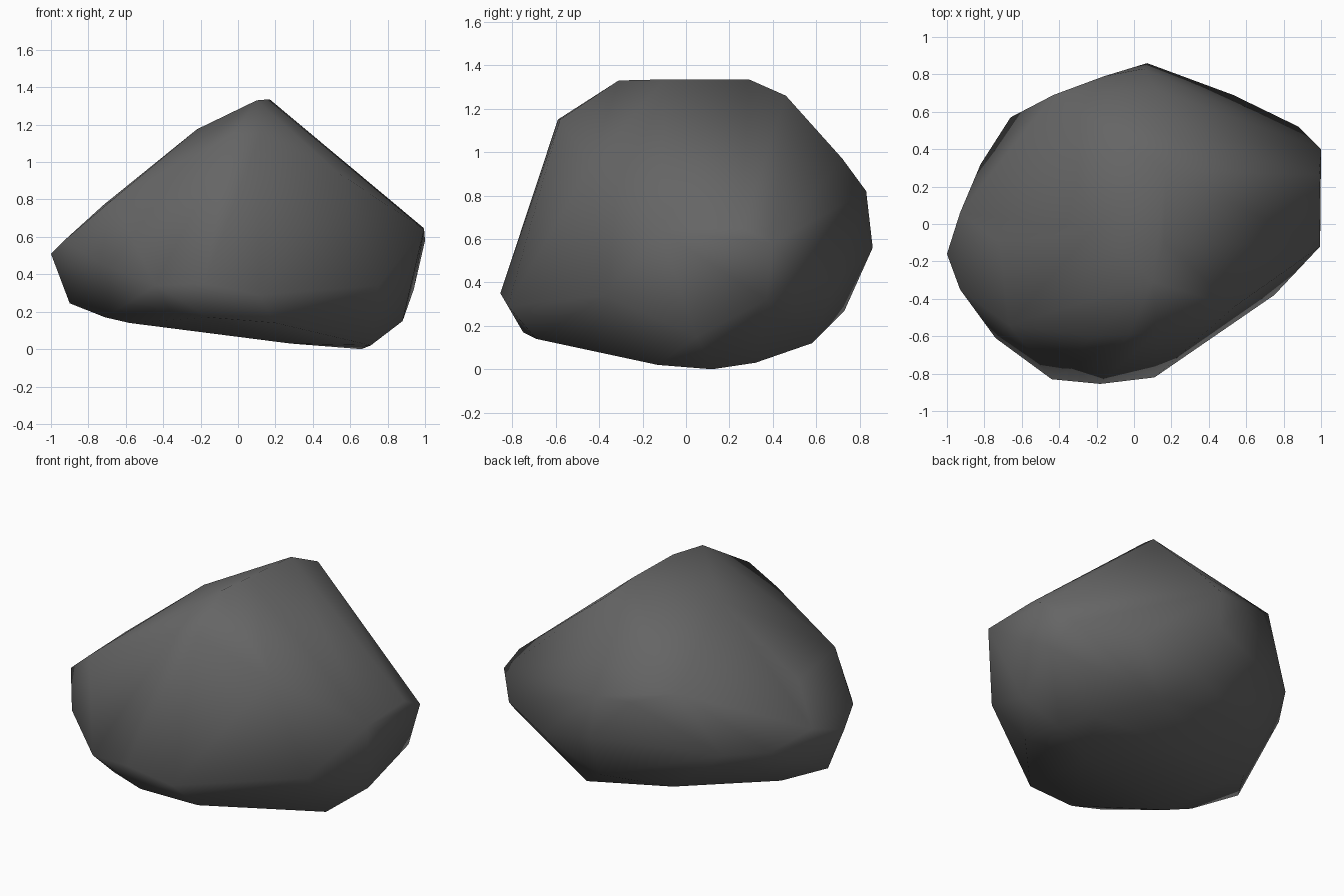
import bpy, bmesh

# Corner points of the boulder, grouped by region; the hull makes the facets
crest = [(0.17, 0.29, 1.335), (0.16, -0.10, 1.335), (0.10, -0.31, 1.33), (0.24, 0.46, 1.26),
         (-0.03, -0.59, 1.15), (0.12, -0.58, 1.15), (-0.22, -0.03, 1.175)]
front = [(-0.22, -0.60, 1.04), (0.54, -0.44, 0.94), (-0.67, -0.54, 0.80), (-0.18, -0.855, 0.35),
         (-0.44, -0.83, 0.34), (0.11, -0.82, 0.29), (0.75, -0.38, 0.34),
         (-0.16, -0.75, 0.17), (-0.37, -0.72, 0.21), (-0.74, -0.61, 0.46)]
left = [(-1.0, -0.16, 0.51), (-0.93, 0.06, 0.58), (-0.93, -0.35, 0.58), (-0.82, 0.32, 0.50),
        (-0.66, 0.57, 0.53), (-0.90, -0.14, 0.245), (-0.72, -0.10, 0.77)]
back = [(-0.43, 0.69, 0.91), (-0.16, 0.79, 0.82), (0.07, 0.86, 0.56), (0.05, 0.83, 0.82),
        (0.12, 0.72, 0.97), (0.53, 0.69, 0.40), (0.10, 0.73, 0.27), (0.88, 0.52, 0.44)]
right = [(1.0, 0.40, 0.58), (0.99, 0.26, 0.65), (0.995, -0.12, 0.64), (0.94, 0.37, 0.32),
         (0.88, 0.05, 0.15)]
base = [(0.66, 0.12, 0.0), (0.71, -0.13, 0.02), (0.28, -0.10, 0.03), (0.55, 0.32, 0.03),
        (0.29, 0.58, 0.12), (-0.58, -0.39, 0.14), (0.45, -0.36, 0.08), (0.20, -0.69, 0.14),
        (-0.71, -0.33, 0.17), (-0.30, 0.56, 0.235), (-0.74, 0.10, 0.215)]

# Boulder: convex hull with soft, smooth-shaded facets
bm = bmesh.new()
for p in crest + front + left + back + right + base:
    bm.verts.new(p)
bmesh.ops.convex_hull(bm, input=bm.verts[:])
loose = [v for v in bm.verts if not v.link_faces]
bmesh.ops.delete(bm, geom=loose, context='VERTS')
bmesh.ops.recalc_face_normals(bm, faces=bm.faces[:])
for f in bm.faces:
    f.smooth = True

mesh = bpy.data.meshes.new("boulder")
bm.to_mesh(mesh)
bm.free()
boulder = bpy.data.objects.new("boulder", mesh)
bpy.context.collection.objects.link(boulder)

# Dark stone colour
stone = bpy.data.materials.new("stone")
stone.diffuse_color = (0.13, 0.13, 0.13, 1.0)
mesh.materials.append(stone)
